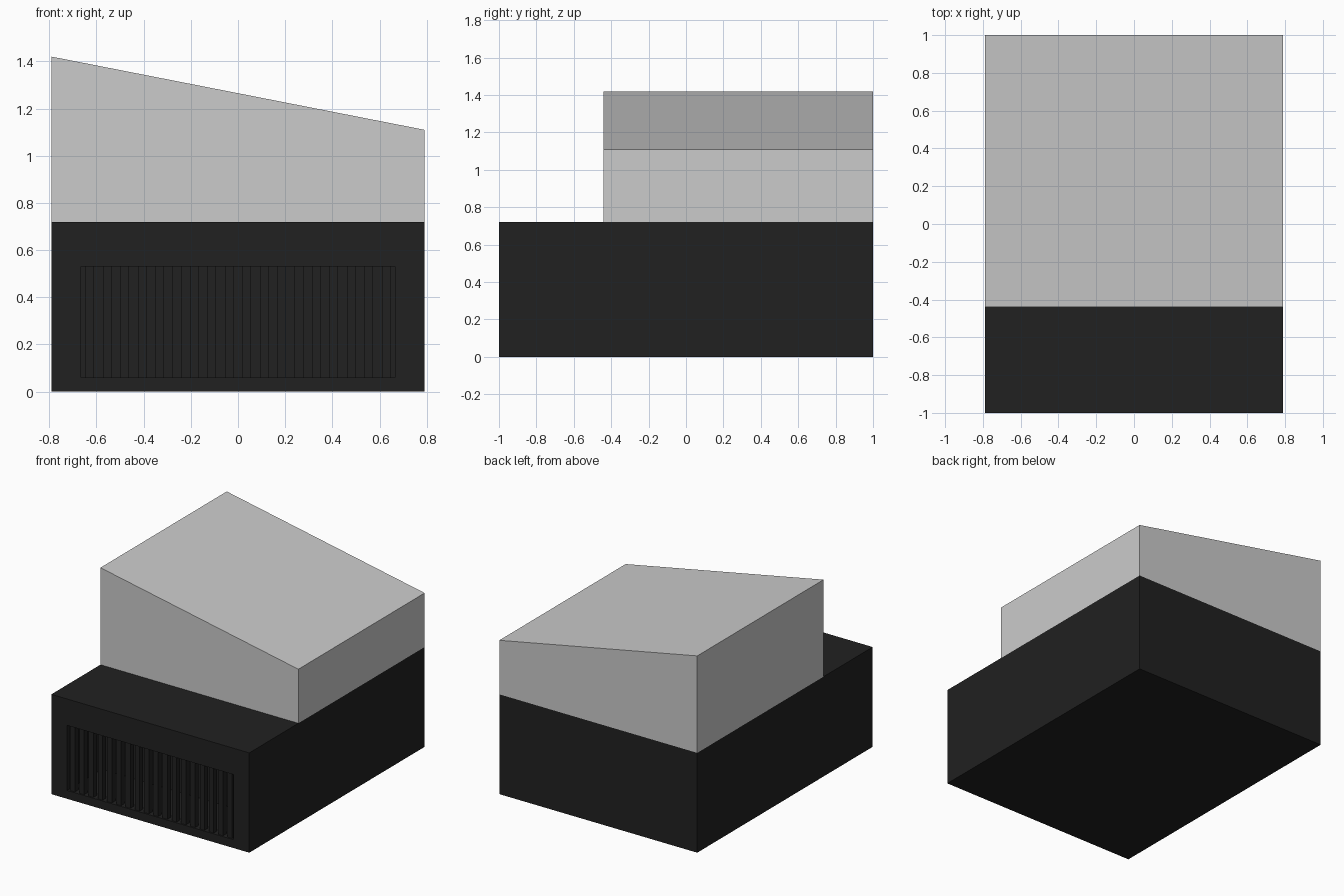
import bpy, bmesh

if "Cube" in bpy.data.objects:
    bpy.data.objects.remove(bpy.data.objects["Cube"])

W = 0.79            # half width
BASE_TOP = 0.72


def finish(name, bm, mat=None):
    bmesh.ops.recalc_face_normals(bm, faces=bm.faces)
    mesh = bpy.data.meshes.new(name)
    bm.to_mesh(mesh)
    bm.free()
    obj = bpy.data.objects.new(name, mesh)
    bpy.context.collection.objects.link(obj)
    if mat:
        mesh.materials.append(mat)
    return obj


def loft(name, rings, mat=None):
    """Join successive four-point rings, capping both ends."""
    bm = bmesh.new()
    loops = [[bm.verts.new(p) for p in ring] for ring in rings]
    for a, b in zip(loops, loops[1:]):
        for i in range(4):
            j = (i + 1) % 4
            bm.faces.new((a[i], a[j], b[j], b[i]))
    bm.faces.new(loops[0])
    bm.faces.new(loops[-1])
    return finish(name, bm, mat)


def rect(x0, x1, z0, z1, y):
    return [(x0, y, z0), (x1, y, z0), (x1, y, z1), (x0, y, z1)]


black = bpy.data.materials.new("black_paint")
black.diffuse_color = (0.015, 0.015, 0.015, 1)
black.use_nodes = True
black.node_tree.nodes["Principled BSDF"].inputs["Base Color"].default_value = black.diffuse_color

# Base block with a recessed opening in the front
OX, OZ0, OZ1, DEPTH = 0.665, 0.06, 0.53, 0.4
loft("base", [rect(-W, W, 0, BASE_TOP, 1),
              rect(-W, W, 0, BASE_TOP, -1),
              rect(-OX, OX, OZ0, OZ1, -1),
              rect(-OX, OX, OZ0, OZ1, -1 + DEPTH)], black)

# Vertical grille slats across the opening
N = 18
pitch = 2 * OX / N
for i in range(N):
    x = -OX + (i + 0.5) * pitch
    h = pitch * 0.25
    loft(f"grille_slat_{i + 1}", [rect(x - h, x + h, OZ0, OZ1, -0.99),
                                  rect(x - h, x + h, OZ0, OZ1, -0.95)], black)

# Upper housing with a top sloping down to the right
profile = [(-W, BASE_TOP), (W, BASE_TOP), (W, 1.11), (-W, 1.42)]
loft("sloped_housing", [[(x, y, z) for x, z in profile] for y in (-0.44, 1)])
